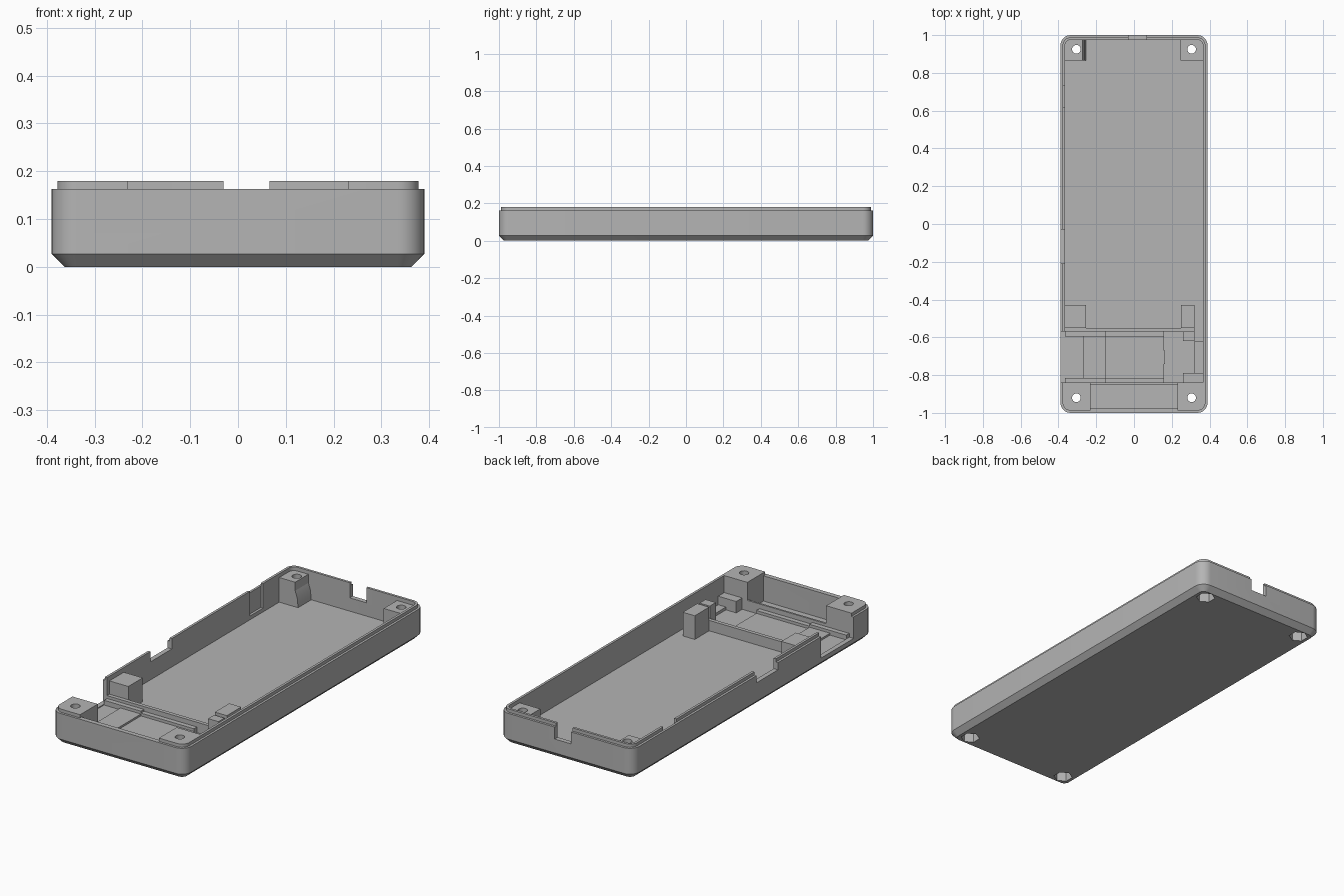
import bpy, bmesh, math
from mathutils import Matrix

if "Cube" in bpy.data.objects:
    bpy.data.objects.remove(bpy.data.objects["Cube"], do_unlink=True)

grey = bpy.data.materials.new("mid_grey")
grey.use_nodes = True
colour = (0.46, 0.46, 0.46, 1)
grey.diffuse_color = colour
grey.node_tree.nodes["Principled BSDF"].inputs["Base Color"].default_value = colour

HALF_X, HALF_Y, RADIUS = 0.39, 1.0, 0.055
FLOOR, RIM, LIP = 0.03, 0.163, 0.18
WALL_X, WALL_Y = 0.365, 0.975


def finish(name, bm):
    bmesh.ops.recalc_face_normals(bm, faces=bm.faces)
    mesh = bpy.data.meshes.new(name)
    bm.to_mesh(mesh)
    bm.free()
    mesh.materials.append(grey)
    obj = bpy.data.objects.new(name, mesh)
    bpy.context.collection.objects.link(obj)
    return obj


def add_box(bm, x0, x1, y0, y1, z0, z1):
    size = Matrix.Diagonal((x1 - x0, y1 - y0, z1 - z0, 1))
    place = Matrix.Translation(((x0 + x1) / 2, (y0 + y1) / 2, (z0 + z1) / 2))
    bmesh.ops.create_cube(bm, size=1, matrix=place @ size)


def box(name, *limits):
    bm = bmesh.new()
    add_box(bm, *limits)
    return finish(name, bm)


def add_prism(bm, x, y, z0, z1, radius, sides):
    bmesh.ops.create_cone(bm, cap_ends=True, segments=sides, radius1=radius, radius2=radius,
                          depth=z1 - z0, matrix=Matrix.Translation((x, y, (z0 + z1) / 2)))


def rounded_ring(bm, inset, z, steps=8):
    r = max(RADIUS - inset, 0.012)
    ring = []
    for i, (sx, sy) in enumerate([(1, 1), (-1, 1), (-1, -1), (1, -1)]):
        for k in range(steps + 1):
            a = math.pi / 2 * (i + k / steps)
            ring.append(bm.verts.new((sx * (HALF_X - inset - r) + r * math.cos(a),
                                      sy * (HALF_Y - inset - r) + r * math.sin(a), z)))
    return ring


def subtract(obj, cutter):
    mod = obj.modifiers.new("cut", 'BOOLEAN')
    mod.operation, mod.solver, mod.object = 'DIFFERENCE', 'EXACT', cutter
    graph = bpy.context.evaluated_depsgraph_get()
    mesh = bpy.data.meshes.new_from_object(obj.evaluated_get(graph))
    obj.modifiers.clear()
    obj.data = mesh


# Tray shell: chamfered base, stepped rim and hollow interior
bm = bmesh.new()
profile = [(0.027, 0), (0, 0.027), (0, RIM), (0.012, RIM), (0.012, LIP), (0.025, LIP), (0.025, FLOOR)]
rings = [rounded_ring(bm, inset, z) for inset, z in profile]
for low, high in zip(rings, rings[1:]):
    for i in range(len(low)):
        j = (i + 1) % len(low)
        bm.faces.new((low[i], low[j], high[j], high[i]))
bm.faces.new(rings[0])
bm.faces.new(rings[-1])
shell = finish("tray_shell", bm)

# Openings in the walls
openings = [
    (-0.03, 0.066, 0.96, 1.1, 0.1, 0.3),         # cable notch in the back
    (-0.23, 0.23, -1.1, -0.96, RIM, 0.3),        # front lip gap
    (-0.5, -0.35, -0.21, -0.03, 0.125, 0.3),     # side switch notch
    (-0.378, -0.35, 0.62, 0.73, 0.05, 0.3),      # inner side pocket
    (-0.5, -0.35, -0.84, -0.57, 0.05, 0.3),      # wide side opening
]
for limits in openings:
    cutter = box("opening_cutter", *limits)
    subtract(shell, cutter)
    bpy.data.objects.remove(cutter, do_unlink=True)

# Corner posts
parts = [shell]
posts = []
for side, sx in (("right", -1), ("left", 1)):
    xs = sorted((sx * 0.23, sx * WALL_X))
    posts.append(box(f"front_{side}_post", *xs, -WALL_Y, -0.84, FLOOR - 0.01, LIP))
posts.append(box("back_left_post", 0.245, WALL_X, 0.865, WALL_Y, FLOOR - 0.01, 0.16))
posts.append(box("back_right_post", -WALL_X, -0.272, 0.865, WALL_Y, FLOOR - 0.01, 0.16))

# Screw holes and hexagonal nut pockets
for x in (-0.305, 0.305):
    for y in (-0.92, 0.925):
        for z0, z1, radius, sides in ((-0.1, 0.3, 0.023, 24), (-0.1, 0.055, 0.047, 6)):
            bm = bmesh.new()
            add_prism(bm, x, y, z0, z1, radius, sides)
            cutter = finish("screw_cutter", bm)
            for obj in [shell] + [p for p in posts if (p.name.startswith("front")) == (y < 0)
                                  and ("right" in p.name) == (x < 0)]:
                subtract(obj, cutter)
            bpy.data.objects.remove(cutter, do_unlink=True)
parts += posts

# Flared foot on the back right post
bm = bmesh.new()
section = [(-0.272, FLOOR), (-0.255, FLOOR), (-0.26, 0.08), (-0.272, 0.115)]
near = [bm.verts.new((x, 0.865, z)) for x, z in section]
far = [bm.verts.new((x, WALL_Y, z)) for x, z in section]
bm.faces.new(near)
bm.faces.new(far)
for i in range(len(near)):
    j = (i + 1) % len(near)
    bm.faces.new((near[i], near[j], far[j], far[i]))
parts.append(finish("post_flare", bm))

# Middle board supports
parts.append(box("middle_right_support", -WALL_X, -0.255, -0.55, -0.43, FLOOR - 0.01, 0.155))
parts.append(box("middle_left_support", 0.25, 0.32, -0.55, -0.43, FLOOR - 0.01, 0.155))

# Module bay: ribs, raised bed, guide rails and retaining blocks
parts.append(box("bay_back_rib", -WALL_X, 0.32, -0.57, -0.55, FLOOR - 0.01, 0.085))
parts.append(box("bay_front_rib", -WALL_X, WALL_X, -0.85, -0.84, FLOOR - 0.01, 0.085))
parts.append(box("bay_bed", -WALL_X, 0.16, -0.84, -0.57, FLOOR - 0.01, 0.045))
parts.append(box("bay_bed_tab", 0.15, 0.165, -0.74, -0.67, FLOOR - 0.01, 0.04))
for side, y0, y1 in (("back", -0.595, -0.57), ("front", -0.84, -0.815)):
    parts.append(box(f"{side}_guide_rail", -0.15, 0.16, y0, y1, FLOOR, 0.06))
    parts.append(box(f"{side}_socket_wall", -WALL_X, -0.15, y0, y1, FLOOR, 0.07))
parts.append(box("socket_step", -0.27, -0.15, -0.815, -0.595, FLOOR, 0.055))
parts.append(box("back_retaining_block", 0.26, 0.32, -0.62, -0.57, FLOOR - 0.01, 0.15))
parts.append(box("front_retaining_block", 0.26, WALL_X, -0.84, -0.79, FLOOR - 0.01, 0.09))
parts.append(box("bay_end_step", 0.32, WALL_X, -0.84, -0.62, FLOOR - 0.01, 0.045))

# Smooth the round corners and keep the other edges sharp
bpy.ops.object.select_all(action='DESELECT')
for obj in parts:
    obj.select_set(True)
bpy.context.view_layer.objects.active = shell
bpy.ops.object.shade_smooth_by_angle(angle=math.radians(25))
